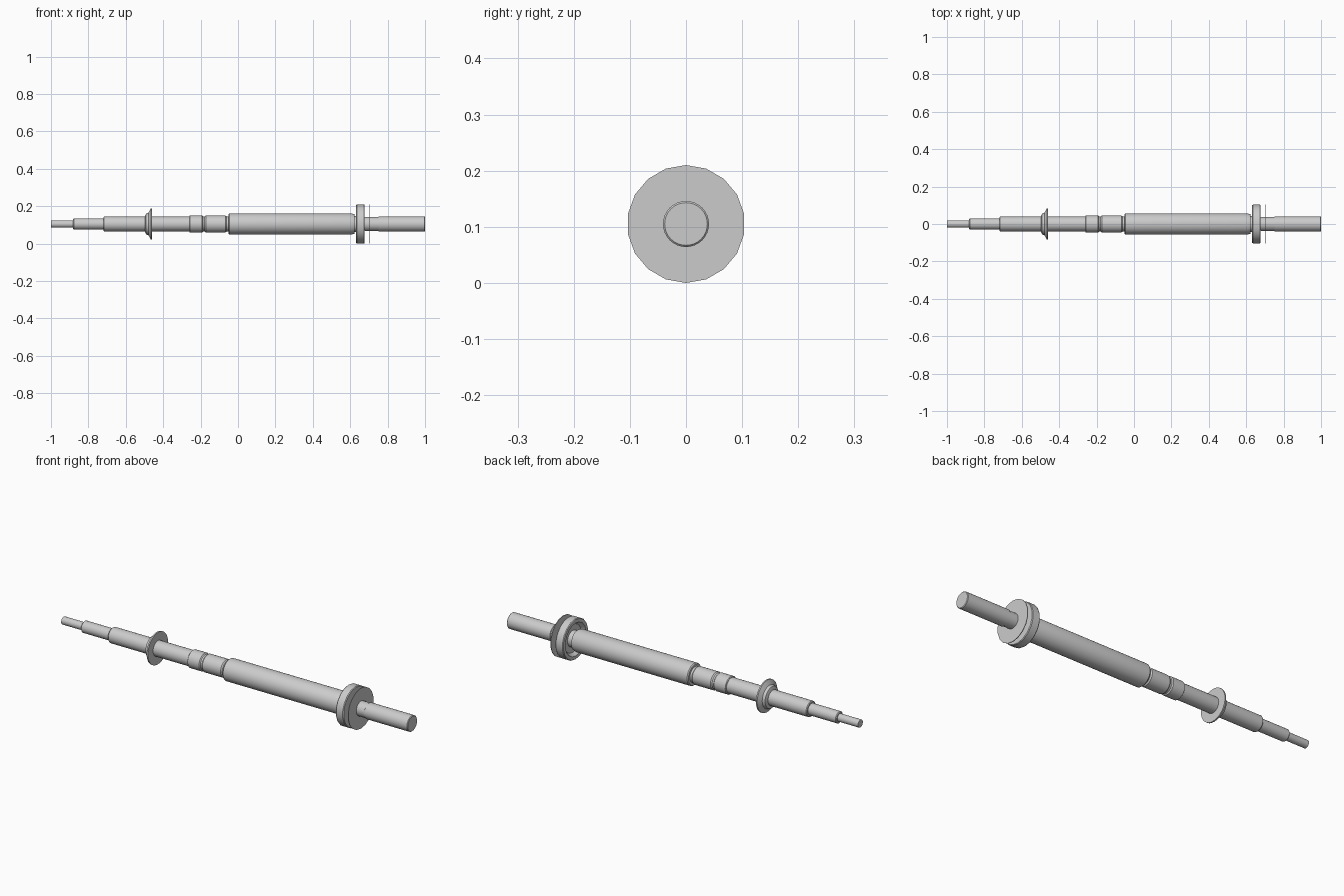
import bpy, bmesh, math

if "Cube" in bpy.data.objects:
    bpy.data.objects.remove(bpy.data.objects["Cube"])

AXIS_Z = 0.105


def lathe(name, profile, sides=32, smooth=True):
    """Revolve (x, radius) points around the long axis; ends are capped."""
    bm = bmesh.new()
    rings = []
    for x, r in profile:
        rings.append([bm.verts.new((x, r * math.sin(2 * math.pi * i / sides),
                                    AXIS_Z + r * math.cos(2 * math.pi * i / sides)))
                      for i in range(sides)])
    for a, b in zip(rings, rings[1:]):
        for i in range(sides):
            j = (i + 1) % sides
            bm.faces.new((a[i], a[j], b[j], b[i]))
    bm.faces.new(rings[0])
    bm.faces.new(rings[-1])
    bmesh.ops.recalc_face_normals(bm, faces=bm.faces)
    mesh = bpy.data.meshes.new(name)
    bm.to_mesh(mesh)
    bm.free()
    obj = bpy.data.objects.new(name, mesh)
    bpy.context.collection.objects.link(obj)
    if smooth:
        bpy.ops.object.select_all(action='DESELECT')
        obj.select_set(True)
        bpy.context.view_layer.objects.active = obj
        bpy.ops.object.shade_smooth_by_angle(angle=math.radians(30))
    return obj


# Stepped thin end
lathe("tip", [(-1, 0.02), (-0.88, 0.02)])
lathe("thin_step", [(-0.882, 0.026), (-0.878, 0.03), (-0.718, 0.03)])
lathe("front_shaft", [(-0.72, 0.037), (-0.716, 0.04), (-0.255, 0.04)])

# Flared collar
lathe("flared_collar", [(-0.498, 0.04), (-0.492, 0.055), (-0.479, 0.06),
                        (-0.466, 0.083), (-0.459, 0.083), (-0.459, 0.04)])

# Grooved sleeve
lathe("grooved_sleeve", [(-0.26, 0.042), (-0.257, 0.046), (-0.192, 0.046), (-0.187, 0.041),
                         (-0.178, 0.041), (-0.172, 0.046), (-0.068, 0.046), (-0.062, 0.041),
                         (-0.045, 0.041)])

# Main grip
lathe("main_grip", [(-0.051, 0.053), (-0.046, 0.057), (0.605, 0.057),
                    (0.622, 0.052), (0.622, 0.042), (0.65, 0.042)])

# Guard: recessed thick disc and separate thin plate
lathe("thick_guard", [(0.65, 0.04), (0.65, 0.072), (0.632, 0.085), (0.632, 0.102), (0.636, 0.105),
                      (0.673, 0.105), (0.677, 0.102), (0.677, 0.036)], sides=18)
lathe("thin_guard", [(0.702, 0.105), (0.705, 0.105)], sides=18, smooth=False)

# Emitter end
lathe("guard_neck", [(0.65, 0.036), (0.75, 0.036)])
lathe("end_shaft", [(0.68, 0.038), (0.75, 0.038), (0.752, 0.041), (0.997, 0.041), (1, 0.038)])
